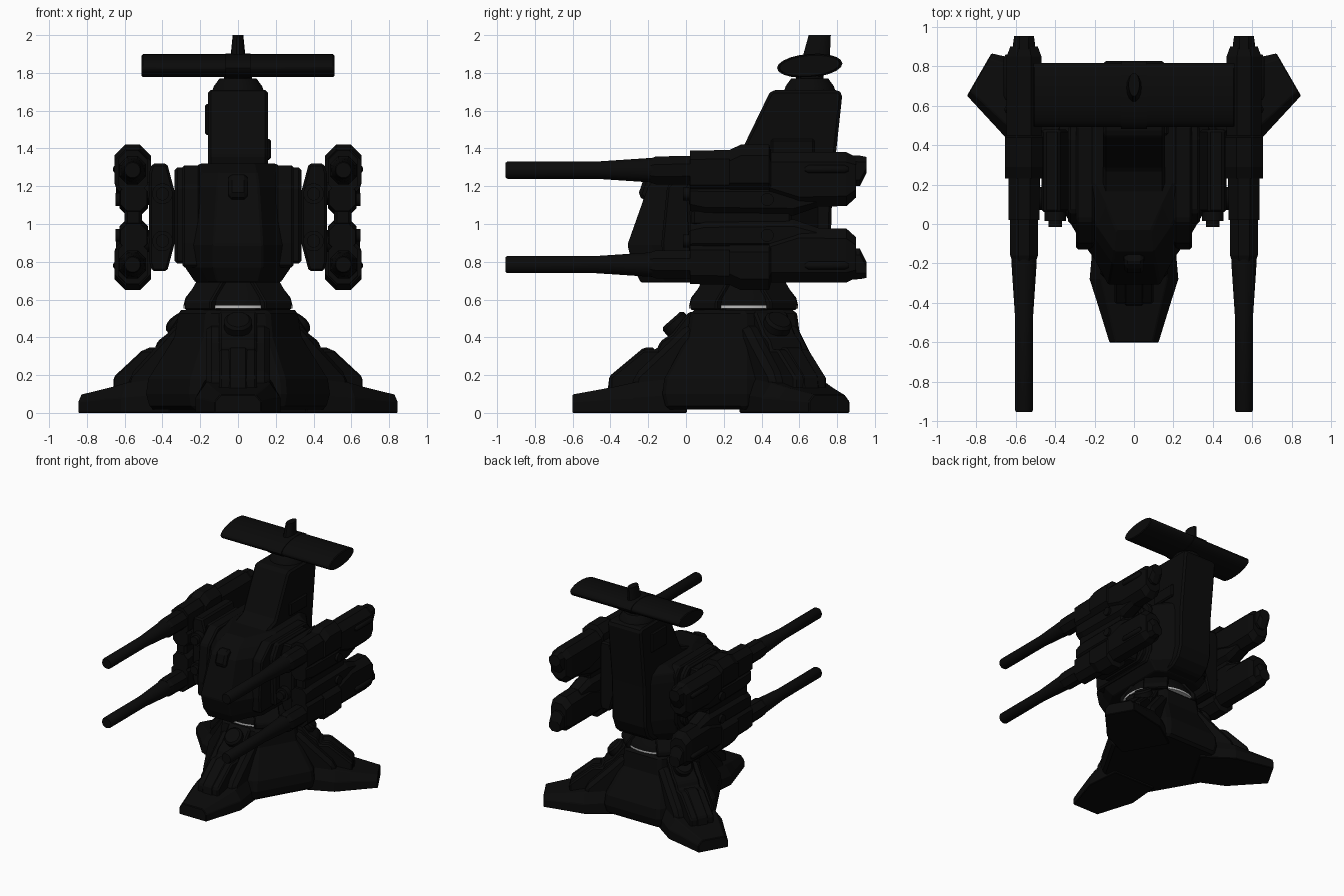
import bpy, bmesh, math
from mathutils import Vector

if "Cube" in bpy.data.objects:
    bpy.data.objects.remove(bpy.data.objects["Cube"])

def mat(name, c):
    m = bpy.data.materials.new(name)
    m.diffuse_color = (c, c, c, 1)
    m.use_nodes = True
    m.node_tree.nodes["Principled BSDF"].inputs["Base Color"].default_value = m.diffuse_color
    return m

DARK, LIGHT = mat("dark_metal", 0.003), mat("light_ring", 0.5)
HUB = Vector((0, 0.305, 0))      # tripod / turret axis
GUN = Vector((0, 0, 1.035))      # symmetry centre of the four guns
GX = 0.558

def loft(name, rings, origin=(0, 0, 0), mirror="", bevel=0.0, smooth=False, m=DARK):
    """Skin equal-length rings, cap both ends, mirror about origin."""
    o = Vector(origin)
    bm = bmesh.new()
    vs = [[bm.verts.new(Vector(p) - o) for p in r] for r in rings]
    n = len(vs[0])
    for a, b in zip(vs, vs[1:]):
        for i in range(n):
            bm.faces.new((a[i], a[(i + 1) % n], b[(i + 1) % n], b[i]))
    bm.faces.new(vs[0][::-1])
    bm.faces.new(vs[-1])
    bmesh.ops.recalc_face_normals(bm, faces=bm.faces)
    me = bpy.data.meshes.new(name)
    bm.to_mesh(me)
    bm.free()
    me.materials.append(m)
    ob = bpy.data.objects.new(name, me)
    ob.location = o
    bpy.context.collection.objects.link(ob)
    if bevel:
        md = ob.modifiers.new("bevel", "BEVEL")
        md.width, md.segments, md.limit_method = bevel, 1, "ANGLE"
    if mirror:
        md = ob.modifiers.new("mirror", "MIRROR")
        md.use_axis = ["x" in mirror, "y" in mirror, "z" in mirror]
    if smooth:
        bpy.context.view_layer.objects.active = ob
        ob.select_set(True)
        bpy.ops.object.shade_smooth_by_angle(angle=math.radians(35))
        ob.select_set(False)
    return ob

def box(name, x, y, z, **k):
    r = lambda zz: [(x[0], y[0], zz), (x[1], y[0], zz), (x[1], y[1], zz), (x[0], y[1], zz)]
    return loft(name, [r(z[0]), r(z[1])], **k)

def side_plate(name, yz, x0, x1, **k):
    """Profile in the y-z plane, extruded across x."""
    return loft(name, [[(x, y, z) for y, z in yz] for x in (x0, x1)], **k)

def tube(name, a, d, stations, n=20, smooth=True, **k):
    """Round bar from point a along d; stations are (distance, radius)."""
    rot = Vector(d).to_track_quat("Z", "Y")
    rings = [[Vector(a) + rot @ Vector((r * math.cos(t), r * math.sin(t), s))
              for t in [(i + 0.5) * math.tau / n for i in range(n)]] for s, r in stations]
    return loft(name, rings, smooth=smooth, **k)

def block_y(name, cx, stations, ch=0.3, **k):
    """Chamfered block along y; stations are (y, half_width, z_low, z_high)."""
    rings = []
    for y, w, lo, hi in stations:
        c = ch * 2 * min(w, (hi - lo) / 2)
        rings.append([(cx - w, y, lo + c), (cx - w + c, y, lo), (cx + w - c, y, lo), (cx + w, y, lo + c),
                      (cx + w, y, hi - c), (cx + w - c, y, hi), (cx - w + c, y, hi), (cx - w, y, hi - c)])
    return loft(name, rings, **k)

def around(ob, count):
    """Repeat a part around the vertical axis through its origin."""
    for i in range(1, count):
        c = ob.copy()
        c.name = f"{ob.name}_{i + 1}"
        c.rotation_euler.z = ob.rotation_euler.z + i * math.tau / count
        bpy.context.collection.objects.link(c)

def out(pts):
    """(radius, z) to front-facing (y, z)."""
    return [(HUB.y - r, z) for r, z in pts]

# ---- tripod base: hub, three feet with stepped legs and pivots
hub = []
for z, a in ((0.018, 0.41), (0.1, 0.43), (0.18, 0.42), (0.4, 0.30), (0.545, 0.28)):
    R = a / math.cos(math.pi / 6)
    hub.append([HUB + Vector((R * math.cos(t), R * math.sin(t), z))
                for t in [i * math.pi / 3 for i in range(6)]])
loft("base_hub", hub, bevel=0.02)
foot = []
for r, w, e, h in ((0.907, 0.124, 0.06, 0.097), (0.7, 0.188, 0.075, 0.135),
                   (0.585, 0.225, 0.08, 0.16), (0.3, 0.2, 0.1, 0.22)):
    y = HUB.y - r
    foot.append([(-w, y, 0), (w, y, 0), (w, y, e), (w * 0.75, y, h), (-w * 0.75, y, h), (-w, y, e)])
around(loft("foot", foot, origin=HUB, bevel=0.005), 3)
leg = [(0.2, 0.08), (0.71, 0.08), (0.71, 0.19), (0.53, 0.335), (0.46, 0.335), (0.44, 0.38),
       (0.38, 0.42), (0.29, 0.535), (0.2, 0.535)]
around(side_plate("leg", out(leg), -0.1, 0.1, origin=HUB, bevel=0.012), 3)
around(side_plate("leg_cheek", out([(0.2, 0.1), (0.6, 0.1), (0.58, 0.2), (0.4, 0.37), (0.3, 0.47), (0.2, 0.47)]),
                  -0.17, 0.17, origin=HUB, bevel=0.03), 3)
around(side_plate("leg_ridge", out([(0.45, 0.1), (0.72, 0.12), (0.71, 0.195), (0.53, 0.345), (0.47, 0.345)]),
                  -0.05, 0.05, origin=HUB, bevel=0.01), 3)
around(tube("leg_pivot", (0, -0.01, 0.42), (0, -0.66, 0.75),
            [(0, 0.075), (0.085, 0.075), (0.1, 0.06)], origin=HUB), 3)

# ---- turning collar: light ring between four claws
tube("turn_ring", HUB + Vector((0, 0, 0.54)), (0, 0, 1), [(0, 0.25), (0.013, 0.25)], 32)
tube("light_ring", HUB + Vector((0, 0, 0.553)), (0, 0, 1), [(0, 0.29), (0.016, 0.29)], 32, m=LIGHT)
tube("collar", HUB + Vector((0, 0, 0.569)), (0, 0, 1), [(0, 0.29), (0.04, 0.28), (0.13, 0.21)], 32)
claw = side_plate("collar_claw", out([(0.1, 0.54), (0.305, 0.545), (0.305, 0.59), (0.215, 0.7), (0.1, 0.7)]),
                  -0.1, 0.1, origin=HUB, bevel=0.008)
claw.rotation_euler.z = math.pi / 4
around(claw, 4)

# ---- turret body with pointed nose
body = []
for z, yf, wf, ws, yb in ((0.69, -0.24, 0.11, 0.225, 0.58), (0.77, -0.28, 0.13, 0.28, 0.68),
                          (0.89, -0.31, 0.13, 0.285, 0.72), (1.2, -0.2, 0.11, 0.285, 0.72),
                          (1.27, -0.14, 0.1, 0.27, 0.7), (1.32, -0.03, 0.09, 0.2, 0.62)):
    half = [(wf, yf), (ws * 0.7, yf + 0.13), (ws, yf + 0.25), (ws, 0.54), (0.14, yb)]
    body.append([(x, y, z) for x, y in half] + [(-x, y, z) for x, y in reversed(half)])
loft("turret_body", body, bevel=0.008)
side_plate("nose_sensor", [(-0.21, 1.12), (-0.255, 1.15), (-0.22, 1.25), (-0.17, 1.27), (-0.1, 1.2)],
           -0.05, 0.05, bevel=0.018)
side_plate("side_panel", [(-0.12, 0.77), (0.5, 0.77), (0.55, 0.85), (0.55, 1.25), (0.5, 1.31), (0.02, 1.31),
                          (-0.1, 1.2), (-0.13, 0.9)], 0.2, 0.295, mirror="x", bevel=0.012)
side_plate("side_armour", [(0.02, 0.79), (0.44, 0.79), (0.5, 0.85), (0.5, 1.24), (0.44, 1.3), (0.06, 1.3), (0, 1.2)],
           0.28, 0.336, mirror="x", bevel=0.015)

# ---- tall rear tower running down the back of the body
side_plate("tower", [(0.05, 1.28), (0.28, 1.36), (0.44, 1.69), (0.46, 1.71), (0.805, 1.71), (0.828, 1.69), (0.775, 1.2),
                     (0.765, 0.86), (0.73, 0.77), (0.66, 0.71), (0.55, 0.69), (0.3, 0.69)], -0.158, 0.158, bevel=0.03)
box("tower_box_left", (-0.175, -0.1), (0.5, 0.7), (1.47, 1.635), bevel=0.01)
box("tower_box_right", (0.1, 0.175), (0.45, 0.68), (1.34, 1.45), bevel=0.01)
tube("mast", (0, 0.655, 1.7), (0, 0, 1), [(0, 0.14), (0.03, 0.13), (0.07, 0.1), (0.07, 0.075), (0.13, 0.075)], 16)

# ---- radar bar, hub band and fin
def oval(k):
    return [(0.655 + k * 0.165 * math.cos(t), 1.838 + k * 0.06 * math.sin(t) + 0.012 * math.cos(t))
            for t in [i * math.tau / 20 for i in range(20)]]
side_plate("radar_bar", oval(1), -0.51, 0.51, bevel=0.006, smooth=True)
side_plate("radar_band", oval(1.05), -0.065, 0.065, smooth=True)
fin = []
for z, y, a, w in ((1.86, 0.685, 0.08, 0.042), (1.9, 0.692, 0.072, 0.038), (2.0, 0.708, 0.06, 0.028)):
    fin.append([(w * math.cos(t), y + a * math.sin(t), z) for t in [i * math.tau / 14 for i in range(14)]])
loft("radar_fin", fin, smooth=True)

# ---- gun mounts: outer slab, arms and pegs
mount = [(0.335, 0.9), (0.375, 0.75), (0.455, 0.75), (0.47, 0.8), (0.47, 1.27), (0.455, 1.32), (0.375, 1.32),
         (0.335, 1.17)]
loft("gun_mount", [[(x, y, z) for x, z in mount] for y in (0.06, 0.48)], mirror="x", bevel=0.012)
for y in (0.13, 0.36):
    tube("gun_arm", (0.4, y, 1.16), (1, 0, 0), [(0, 0.06), (0.14, 0.06)], 16, origin=GUN, mirror="xz")
tube("mount_peg", (0.4, -0.015, 1.16), (0, 1, 0), [(0, 0.035), (0.03, 0.035), (0.03, 0.055), (0.15, 0.055)], 16,
     origin=GUN, mirror="xz")

# ---- four guns, mirrored left/right and up/down
q = dict(origin=GUN, mirror="xz")
tube("gun_barrel", (GX, -0.955, 1.285), (0, 1, 0),
     [(0, 0.04), (0.01, 0.046), (0.48, 0.046), (0.75, 0.064), (0.8, 0.066)], 24, **q)
block_y("barrel_sleeve", GX, [(-0.19, 0.06, 1.22, 1.345), (-0.16, 0.07, 1.21, 1.358), (0.05, 0.072, 1.21, 1.36)], **q)
block_y("gun_receiver", GX, [(0.02, 0.078, 1.16, 1.388), (0.23, 0.078, 1.16, 1.392), (0.23, 0.097, 1.16, 1.392),
                             (0.29, 0.097, 1.16, 1.42), (0.44, 0.097, 1.16, 1.42), (0.45, 0.088, 1.14, 1.38)], **q)
block_y("gun_breech", GX, [(0.44, 0.088, 1.14, 1.38), (0.6, 0.088, 1.09, 1.38), (0.85, 0.088, 1.095, 1.38),
                           (0.9, 0.07, 1.14, 1.355)], **q)
block_y("gun_end_cap", GX, [(0.85, 0.055, 1.2, 1.365), (0.92, 0.055, 1.2, 1.362), (0.955, 0.05, 1.27, 1.355)], **q)
block_y("gun_underbox", GX - 0.006, [(0.02, 0.07, 1.07, 1.21), (0.1, 0.076, 1.05, 1.21), (0.57, 0.076, 1.045, 1.21),
                                     (0.7, 0.065, 1.09, 1.2)], ch=0.25, **q)
box("gun_link", (GX - 0.05, GX + 0.042), (0.03, 0.56), (0.99, 1.08), mirror="x", bevel=0.015)
tube("gun_side_rib", (GX + 0.083, 0.63, 1.29), (0, 1, 0), [(0, 0.012), (0.02, 0.022), (0.21, 0.022), (0.23, 0.012)], 12, **q)
tube("gun_bolt", (GX + 0.03, 0.43, 1.13), (1, 0, 0), [(0, 0.035), (0.06, 0.035)], 12, **q)
